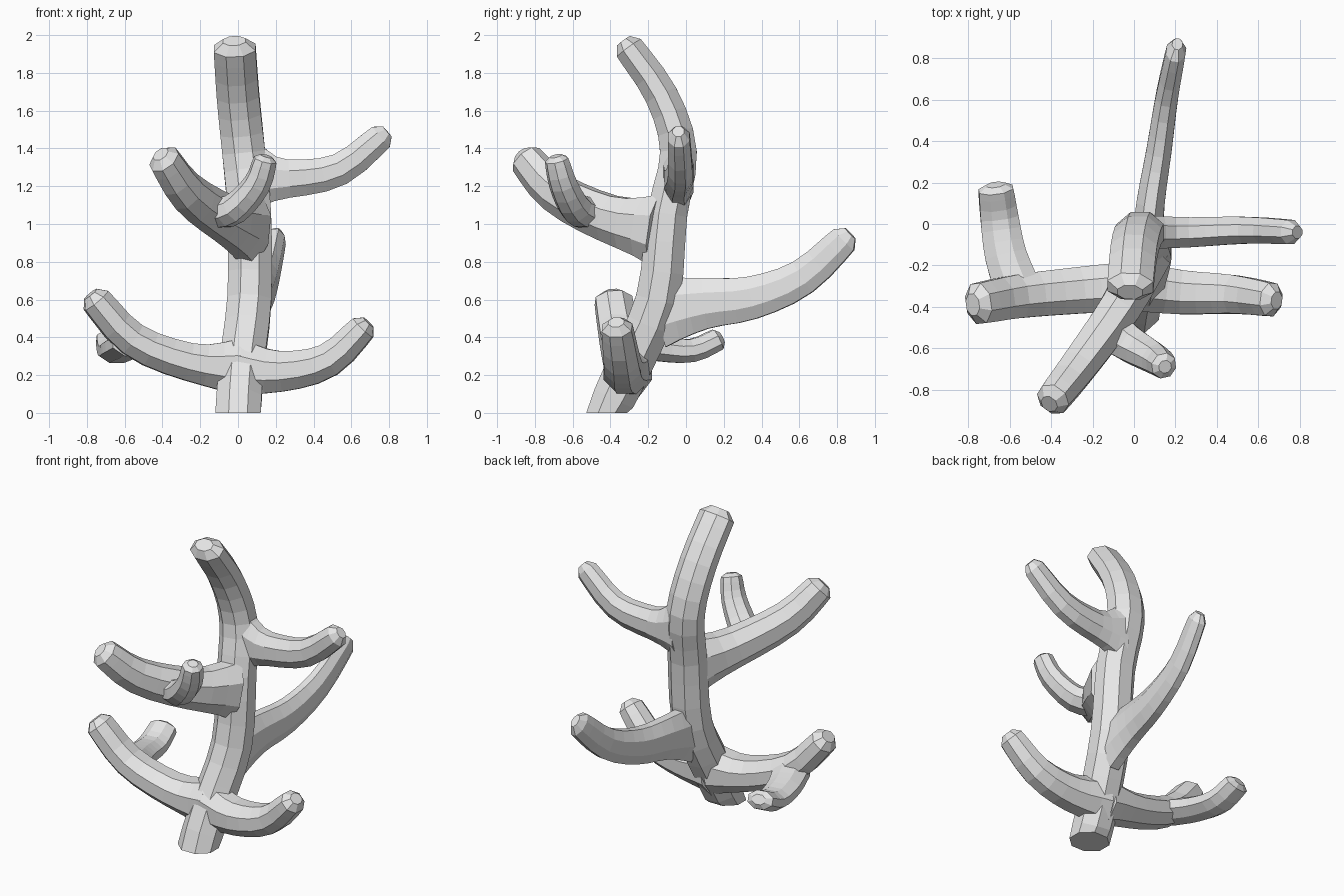
import bpy, bmesh, math
from mathutils import Vector

cube = bpy.data.objects.get("Cube")
if cube:
    bpy.data.objects.remove(cube, do_unlink=True)

grey = bpy.data.materials.new("light_grey")
grey.use_nodes = True
grey.diffuse_color = (0.8, 0.8, 0.8, 1)
grey.node_tree.nodes["Principled BSDF"].inputs["Base Color"].default_value = grey.diffuse_color

SIDES = 8
STEPS = 3
UP = Vector((0, 0, 1))


def smooth_path(points):
    """Pass a smooth curve through the points and sample it, with a short tip step."""
    points = [Vector(p) for p in points]
    before = points[0] * 2 - points[1]
    after = points[-1] * 2 - points[-2]
    padded = [before] + points + [after]
    samples = []
    for a, b, c, d in zip(padded, padded[1:], padded[2:], padded[3:]):
        for step in range(STEPS):
            t = step / STEPS
            start, end = (c - a) / 2, (d - b) / 2
            bend = (c - b) * 3 - start * 2 - end
            twist = (b - c) * 2 + start + end
            samples.append(b + start * t + bend * t ** 2 + twist * t ** 3)
    return samples + [samples[-1].lerp(points[-1], 0.6), points[-1]]


def limb(name, points, width, height, flare=0.3, side=None):
    """Tapering faceted limb; width and height are (base, tip) half sizes."""
    path = smooth_path(points)
    last = len(path) - 1
    side = side or (path[-1] - path[0]).cross(UP)
    bm = bmesh.new()
    rings = []
    for i, centre in enumerate(path):
        t = i / last
        along = (path[min(i + 1, last)] - path[max(i - 1, 0)]).normalized()
        if centre.z == 0:
            along = UP
        u = (side - along * side.dot(along)).normalized()
        v = u.cross(along)
        # Round off the tip, and swell the root upright only
        size = (0.55 if i == last else 1) / math.cos(math.pi / SIDES)
        swell = 1 + flare * max(0, 1 - t * 3) ** 2
        u *= size * (width[0] + (width[1] - width[0]) * t)
        v *= size * swell * (height[0] + (height[1] - height[0]) * t)
        angles = [(k + 0.5) * math.tau / SIDES for k in range(SIDES)]
        rings.append([bm.verts.new(centre + u * math.cos(a) + v * math.sin(a)) for a in angles])
    for low, high in zip(rings, rings[1:]):
        for k in range(SIDES):
            n = (k + 1) % SIDES
            bm.faces.new((low[k], low[n], high[n], high[k]))
    bm.faces.new(rings[0])
    bm.faces.new(rings[-1])
    bmesh.ops.recalc_face_normals(bm, faces=bm.faces)
    mesh = bpy.data.meshes.new(name)
    bm.to_mesh(mesh)
    bm.free()
    mesh.materials.append(grey)
    ob = bpy.data.objects.new(name, mesh)
    bpy.context.collection.objects.link(ob)
    return ob


# Main stem, leaning back and then curling forward at the top
stem = limb("branching_stem",
            [(0, -.42, 0), (.02, -.3, .25), (.06, -.15, .6), (.06, -.1, 1.05),
             (.03, -.04, 1.38), (0, -.13, 1.68), (-.02, -.33, 1.97)],
            width=(.12, .11), height=(.135, .075), flare=-0.2, side=Vector((1, 0, 0)))

# Upper limbs
back_branch = limb("back_branch",
                   [(.06, -.14, .54), (.08, .1, .58), (.12, .35, .61), (.16, .62, .72), (.21, .87, .95)],
                   width=(.075, .045), height=(.15, .07))
upper_left_branch = limb("upper_left_branch",
                         [(.08, -.04, 1.25), (.27, -.04, 1.24), (.54, -.03, 1.29), (.79, -.04, 1.49)],
                         width=(.08, .055), height=(.115, .065), flare=0.7)
upper_front_branch = limb("upper_front_branch",
                          [(.07, -.15, .97), (-.07, -.41, 1.03), (-.27, -.69, 1.17), (-.41, -.87, 1.37)],
                          width=(.11, .075), height=(.14, .08), flare=0.35)
upper_front_fork = limb("upper_front_fork",
                        [(-.13, -.5, 1.06), (-.02, -.58, 1.08), (.1, -.65, 1.21), (.15, -.69, 1.36)],
                        width=(.1, .055), height=(.085, .055), flare=0)

# Lower limbs, meeting at the same section inside the stem
lower_left_branch = limb("lower_left_branch",
                         [(0, -.3, .24), (.23, -.33, .22), (.48, -.34, .28), (.69, -.37, .48)],
                         width=(.12, .075), height=(.125, .065), flare=0.25)
lower_right_branch = limb("lower_right_branch",
                          [(0, -.3, .24), (-.26, -.32, .27), (-.56, -.35, .39), (-.78, -.39, .63)],
                          width=(.12, .095), height=(.11, .075), flare=0.4)
lower_back_fork = limb("lower_back_fork",
                       [(-.56, -.32, .37), (-.62, -.15, .34), (-.65, .03, .33), (-.67, .19, .4)],
                       width=(.11, .08), height=(.07, .055), flare=0)

# Fuse every limb into the stem so that no inner faces remain
limbs = [back_branch, upper_left_branch, upper_front_branch, upper_front_fork,
         lower_left_branch, lower_right_branch, lower_back_fork]
for ob in limbs:
    join = stem.modifiers.new("join_" + ob.name, "BOOLEAN")
    join.operation = "UNION"
    join.solver = "EXACT"
    join.object = ob
bpy.context.view_layer.update()
graph = bpy.context.evaluated_depsgraph_get()
fused = bpy.data.meshes.new_from_object(stem.evaluated_get(graph))
stem.modifiers.clear()
stem.data = fused
for ob in limbs:
    bpy.data.objects.remove(ob, do_unlink=True)
